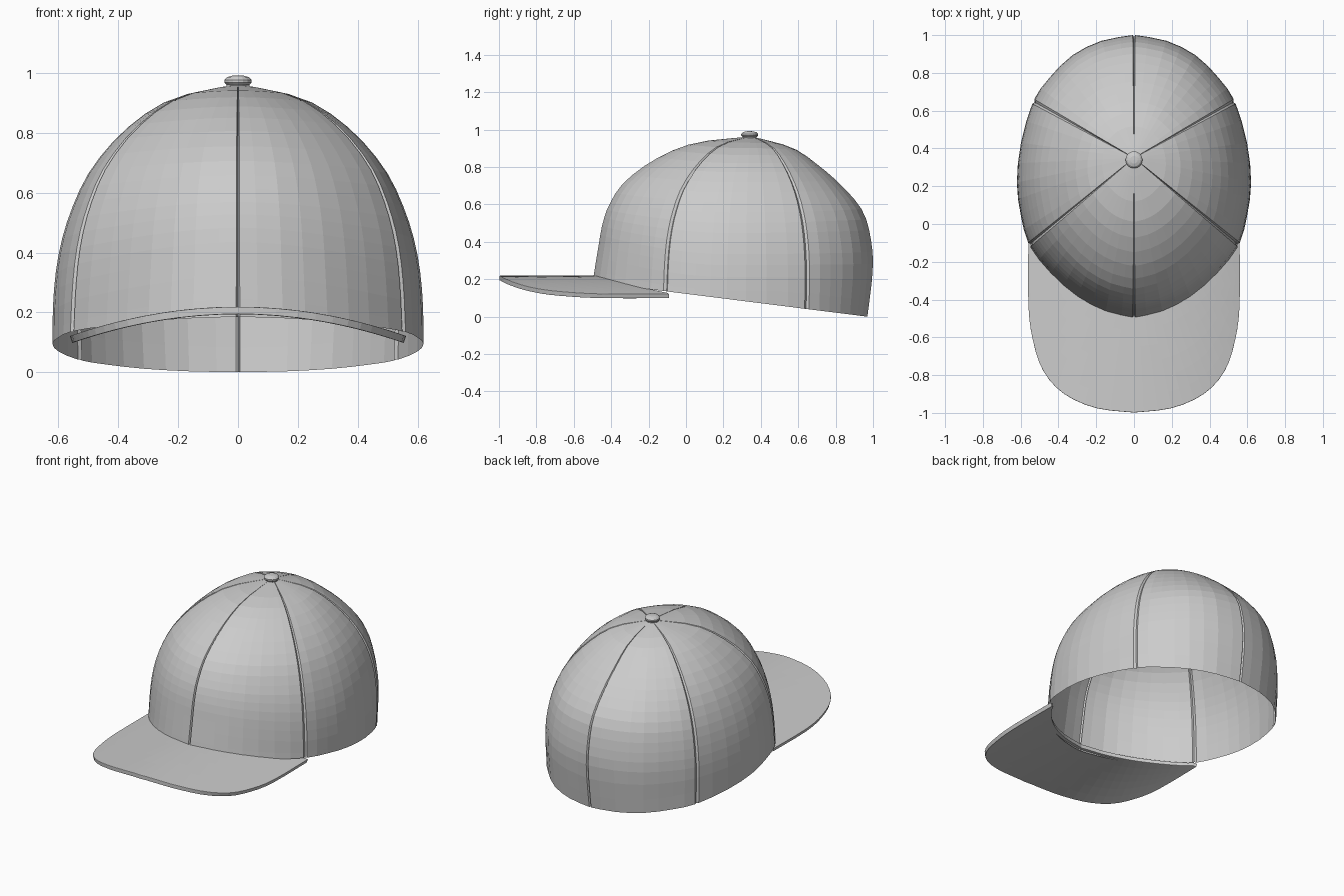
import bpy, bmesh, math
from mathutils import Vector

if "Cube" in bpy.data.objects:
    bpy.data.objects.remove(bpy.data.objects["Cube"])

APEX_Y = 0.35


def curve(pts, t):
    """Catmull-Rom point at t, where t counts control points."""
    n = len(pts) - 1
    i = min(int(t), n - 1)
    f = t - i
    a, b, c, d = (Vector(pts[max(0, min(n, i + k))]) for k in (-1, 0, 1, 2))
    return 0.5 * (2 * b + (c - a) * f + (2 * a - 5 * b + 4 * c - d) * f * f
                  + (3 * b - a - 3 * c + d) * f ** 3)


def grid_object(name, rows, mirror=True, wrap=False):
    bm = bmesh.new()
    vs = [[bm.verts.new(p) for p in row] for row in rows]
    n = len(rows[0])
    for a, b in zip(vs, vs[1:]):
        for k in range(n if wrap else n - 1):
            m = (k + 1) % n
            bm.faces.new((a[k], b[k], b[m], a[m]))
    bmesh.ops.remove_doubles(bm, verts=bm.verts, dist=1e-5)
    mesh = bpy.data.meshes.new(name)
    bm.to_mesh(mesh)
    bm.free()
    ob = bpy.data.objects.new(name, mesh)
    bpy.context.collection.objects.link(ob)
    if mirror:
        ob.modifiers.new("Mirror", "MIRROR").merge_threshold = 0.0005
    return ob


# Half plan outline, front seam to back seam; seams sit at points 0, 4, 8, 12
outline = [(0, -.50), (.15, -.465), (.30, -.385), (.44, -.26), (.555, -.11),
           (.60, .05), (.62, .22), (.60, .43), (.535, .65),
           (.45, .775), (.325, .895), (.17, .97), (0, 1.0)]

# Rim-to-apex profiles: (fraction of plan radius, height)
front = [(1, .19), (.967, .36), (.94, .49), (.895, .60), (.80, .72),
         (.60, .845), (.35, .93), (0, .963)]
side = [(1, .09), (.995, .25), (.965, .40), (.90, .54), (.79, .68),
        (.60, .815), (.35, .915), (0, .963)]
back = [(.955, 0), (1, .25), (.985, .41), (.92, .56), (.76, .69),
        (.55, .81), (.33, .905), (0, .963)]


def crown_point(u, t, groove):
    p = curve(outline, u)
    w = u / 6
    a, b = (front, side) if w < 1 else (side, back)
    w = w % 1 if u < 12 else 1
    f, z = curve(a, t).lerp(curve(b, t), w * w * (3 - 2 * w))
    if groove and f > .01:
        f -= .014
        z -= .010 * (1 - f)
    f = max(f, 0)
    x, y = p.x * f, APEX_Y + (p.y - APEX_Y) * f
    if t < 1e-6:
        z = .126 * (.9708 - y)      # tilted flat rim
    return x, y, z


# Crown: six panels with sunken seams
columns = []
for s in (0, 4, 8):
    columns += [(s, True), (s + .07, False)]
    columns += [(s + k / 2, False) for k in range(1, 8)]
    columns += [(s + 3.93, False)]
columns.append((12, True))
RINGS = 18
grid_object("crown", [[crown_point(u, 7 * (1 - j / RINGS), g) for u, g in columns]
                      for j in range(RINGS + 1)])

# Brim: arched sheet between the crown front and a rounded outer edge
brim_edge = [(0, -.998), (.20, -.975), (.37, -.90), (.48, -.78),
             (.535, -.62), (.56, -.43), (.56, -.09)]
N, ROWS = 18, 6
rows = []
for j in range(ROWS + 1):
    row = []
    for k in range(N + 1):
        q = curve(outline, 4 * k / N)
        inner = Vector((q.x * .975, APEX_Y + (q.y - APEX_Y) * .975))
        p = inner.lerp(curve(brim_edge, 6 * k / N), j / ROWS)
        row.append((p.x, p.y, .219 - .097 * (p.x / .56) ** 2))
    rows.append(row)
brim = grid_object("brim", rows)
solid = brim.modifiers.new("Thickness", "SOLIDIFY")
solid.thickness = .025
solid.offset = -1
bevel = brim.modifiers.new("Round edge", "BEVEL")
bevel.width = .008
bevel.segments = 2
bevel.limit_method = "ANGLE"
bevel.angle_limit = math.radians(50)

# Top button
profile = [(0, .992), (.02, .991), (.036, .986), (.045, .977), (.045, .968),
           (.038, .961), (.038, .945)]
grid_object("button", [[(r * math.cos(a), .34 + r * math.sin(a), z)
                        for a in (math.tau * k / 16 for k in range(16))]
                       for r, z in profile], mirror=False, wrap=True)
